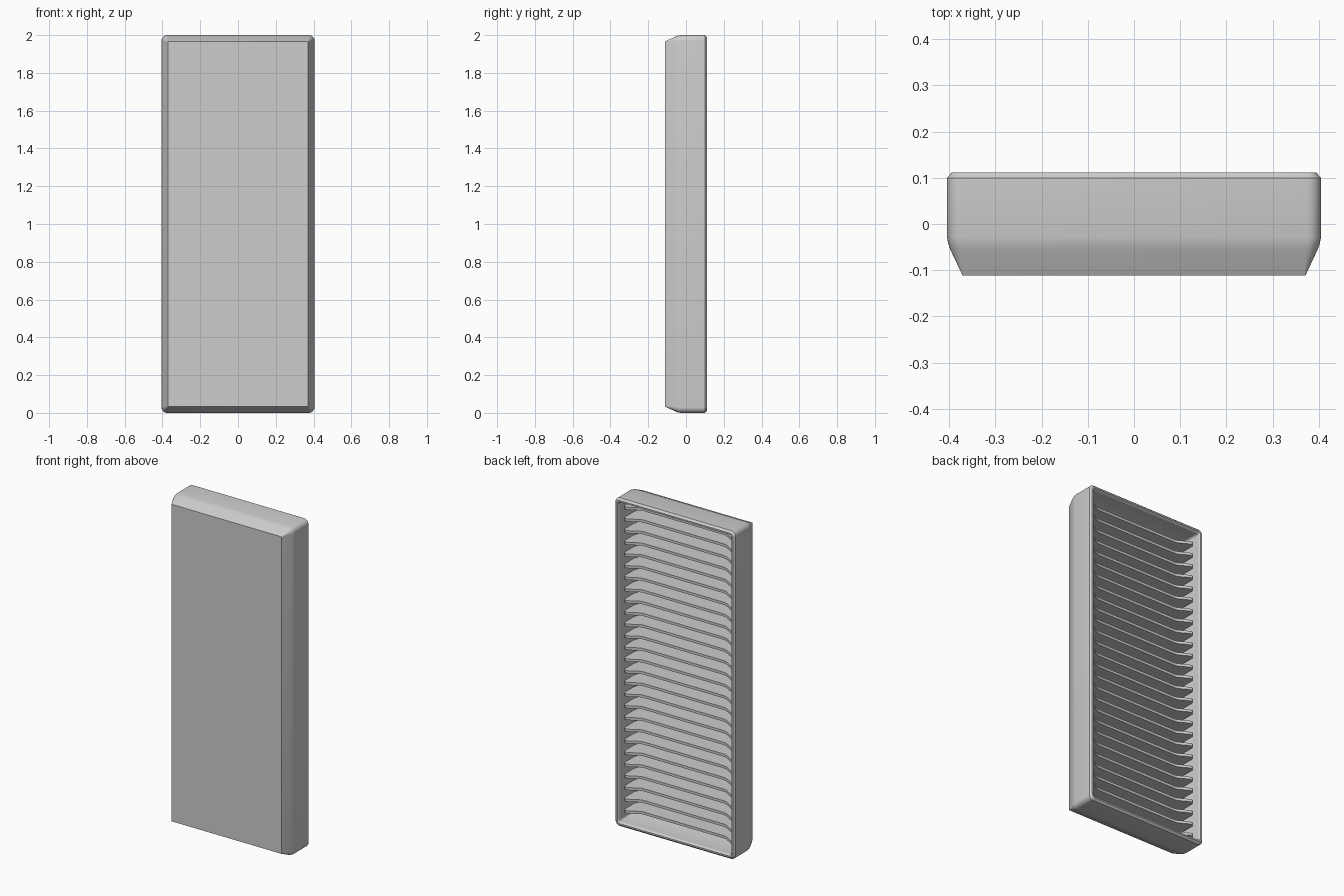
import bpy, bmesh, math

cube = bpy.data.objects.get("Cube")
if cube:
    bpy.data.objects.remove(cube, do_unlink=True)

HALF_W, HALF_H, MID_Z = 0.405, 1.0, 1.0

grey = bpy.data.materials.new("plain grey")
grey.use_nodes = True
colour = (0.61, 0.61, 0.61, 1)
grey.diffuse_color = colour
grey.node_tree.nodes["Principled BSDF"].inputs["Base Color"].default_value = colour


def finish(name, bm, angle):
    bmesh.ops.recalc_face_normals(bm, faces=bm.faces)
    mesh = bpy.data.meshes.new(name)
    bm.to_mesh(mesh)
    bm.free()
    mesh.materials.append(grey)
    ob = bpy.data.objects.new(name, mesh)
    bpy.context.collection.objects.link(ob)
    bpy.ops.object.select_all(action="DESELECT")
    ob.select_set(True)
    bpy.context.view_layer.objects.active = ob
    bpy.ops.object.shade_smooth_by_angle(angle=math.radians(angle))
    return ob


def rounded_loop(bm, y, inset, radius, steps=6):
    """Rounded rectangle of vertices in the plane at depth y."""
    w, h = HALF_W - inset - radius, HALF_H - inset - radius
    loop = []
    for q, (sx, sz) in enumerate([(1, 1), (-1, 1), (-1, -1), (1, -1)]):
        for i in range(steps + 1):
            a = math.pi / 2 * (q + i / steps)
            loop.append(bm.verts.new((sx * w + radius * math.cos(a), y,
                                      MID_Z + sz * h + radius * math.sin(a))))
    return loop


# Tray: loft from the front panel, around the rim, to the inner floor
levels = [(-0.112, 0.034, 0.002), (-0.055, 0.007, 0.026), (-0.043, 0.003, 0.029),
          (-0.028, 0, 0.03), (0.1, 0, 0.03), (0.112, 0.011, 0.022),
          (0.112, 0.02, 0.016), (0.1, 0.027, 0.012), (-0.04, 0.027, 0.012),
          (-0.092, 0.046, 0.004)]
bm = bmesh.new()
loops = [rounded_loop(bm, *level) for level in levels]
for a, b in zip(loops, loops[1:]):
    for i in range(len(a)):
        j = (i + 1) % len(a)
        bm.faces.new((a[i], a[j], b[j], b[i]))
bm.faces.new(loops[0])
bm.faces.new(loops[-1])
finish("tray", bm, 30)

# Shelf outline: straight at the front, gently hollowed at the back
END, TIP, DEEP, CURVE, STEPS = 0.38, 0.062, 0.022, 0.1, 8
side = [(0.365, -0.095), (END, -0.045), (END, TIP - 0.012)]
for i in range(STEPS + 1):
    t = i / STEPS
    ease = (1 - math.cos(math.pi * t)) / 2
    side.append((END - 0.012 - CURVE * t, TIP - (TIP - DEEP) * ease))
outline = side + [(-x, y) for x, y in reversed(side)]

# Row of thin shelves
COUNT, LOW, HIGH, THICK = 27, 0.075, 1.925, 0.016
bm = bmesh.new()
for n in range(COUNT):
    z = LOW + (HIGH - LOW) * n / (COUNT - 1) - THICK / 2
    face = bm.faces.new([bm.verts.new((x, y, z)) for x, y in outline])
    moved = bmesh.ops.extrude_face_region(bm, geom=[face])["geom"]
    verts = [v for v in moved if isinstance(v, bmesh.types.BMVert)]
    bmesh.ops.translate(bm, verts=verts, vec=(0, 0, THICK))
finish("shelves", bm, 30)
